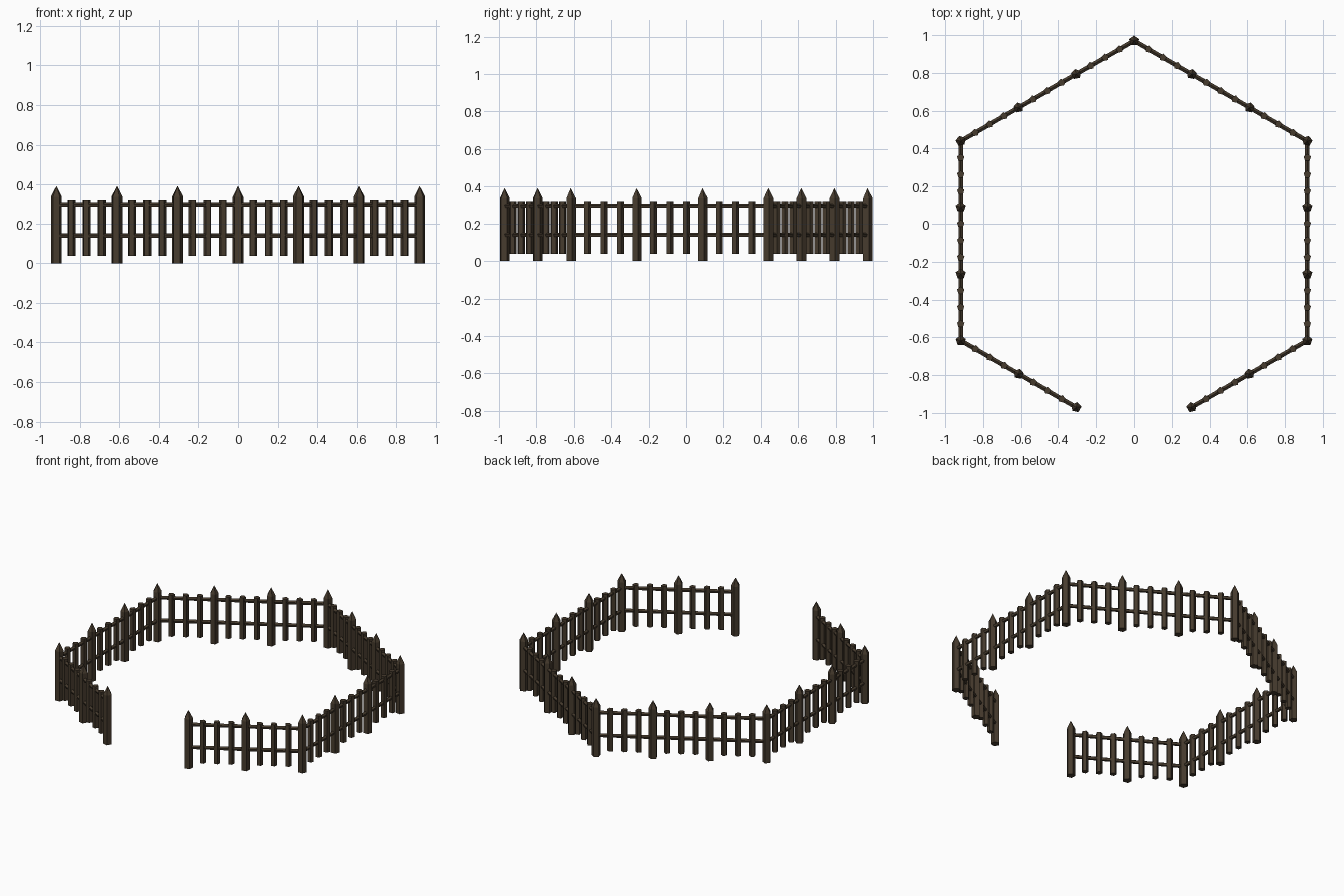
import bpy, bmesh, math
from mathutils import Vector, Matrix

if "Cube" in bpy.data.objects:
    bpy.data.objects.remove(bpy.data.objects["Cube"])

wood = bpy.data.materials.new("dark_brown_wood")
wood.diffuse_color = (0.062, 0.044, 0.027, 1)
wood.use_nodes = True
wood.node_tree.nodes["Principled BSDF"].inputs["Base Color"].default_value = wood.diffuse_color

SIDES = 5
# Corners of one half of the enclosure, from the gateway round to the back,
# each with the number of bays that follow it
CORNERS = [((0.305, -0.97), 2), ((0.918, -0.617), 3), ((0.918, 0.44), 3), ((0.0, 0.97), 0)]


def ring(bm, x, y, z, r, angle):
    """A flat ring of verts with one corner pointing along angle."""
    return [bm.verts.new((x + r * math.cos(angle + i * math.tau / SIDES),
                          y + r * math.sin(angle + i * math.tau / SIDES), z))
            for i in range(SIDES)]


def stake(bm, p, z0, z1, r, angle, tip=None):
    """Upright five-sided stake, with a flat or pointed top."""
    a, b = ring(bm, p.x, p.y, z0, r, angle), ring(bm, p.x, p.y, z1, r, angle)
    bm.faces.new(a[::-1])
    apex = bm.verts.new((p.x, p.y, tip)) if tip else None
    for i in range(SIDES):
        j = (i + 1) % SIDES
        bm.faces.new((a[i], a[j], b[j], b[i]))
        if apex:
            bm.faces.new((b[i], b[j], apex))
    if not apex:
        bm.faces.new(b)


def rail(bm, p, q, z, r):
    """Horizontal five-sided pole from p to q."""
    d = q - p
    turn = Vector((d.x, d.y, 0)).to_track_quat('Z', 'Y').to_matrix().to_4x4()
    mid = (p + q) / 2
    bmesh.ops.create_cone(bm, cap_ends=True, segments=SIDES, radius1=r, radius2=r,
                          depth=d.length,
                          matrix=Matrix.Translation((mid.x, mid.y, z)) @ turn)


def finish(bm, name):
    bmesh.ops.recalc_face_normals(bm, faces=bm.faces)
    mesh = bpy.data.meshes.new(name)
    bm.to_mesh(mesh)
    bm.free()
    mesh.materials.append(wood)
    bpy.context.collection.objects.link(bpy.data.objects.new(name, mesh))


posts, pickets, rails = bmesh.new(), bmesh.new(), bmesh.new()

for side in (1, -1):
    pts = [Vector((side * c[0][0], c[0][1])) for c in CORNERS]
    for k in range(3):
        p, q, bays = pts[k], pts[k + 1], CORNERS[k][1]
        angle = math.atan2(q.y - p.y, q.x - p.x)
        # Pointed posts between bays, three flat-topped pickets in each bay
        for n in range(bays * 4):
            spot = p.lerp(q, n / (bays * 4))
            if n % 4 == 0:
                stake(posts, spot, 0.0, 0.338, 0.028, angle, 0.392)
            else:
                stake(pickets, spot, 0.037, 0.32, 0.0205, angle)
        # Lower and upper rails
        for z in (0.139, 0.294):
            rail(rails, p, q, z, 0.0125)

# Single post at the back corner
stake(posts, Vector((0.0, 0.97)), 0.0, 0.338, 0.028, math.pi / 2, 0.392)

finish(posts, "fence_posts")
finish(pickets, "fence_pickets")
finish(rails, "fence_rails")
